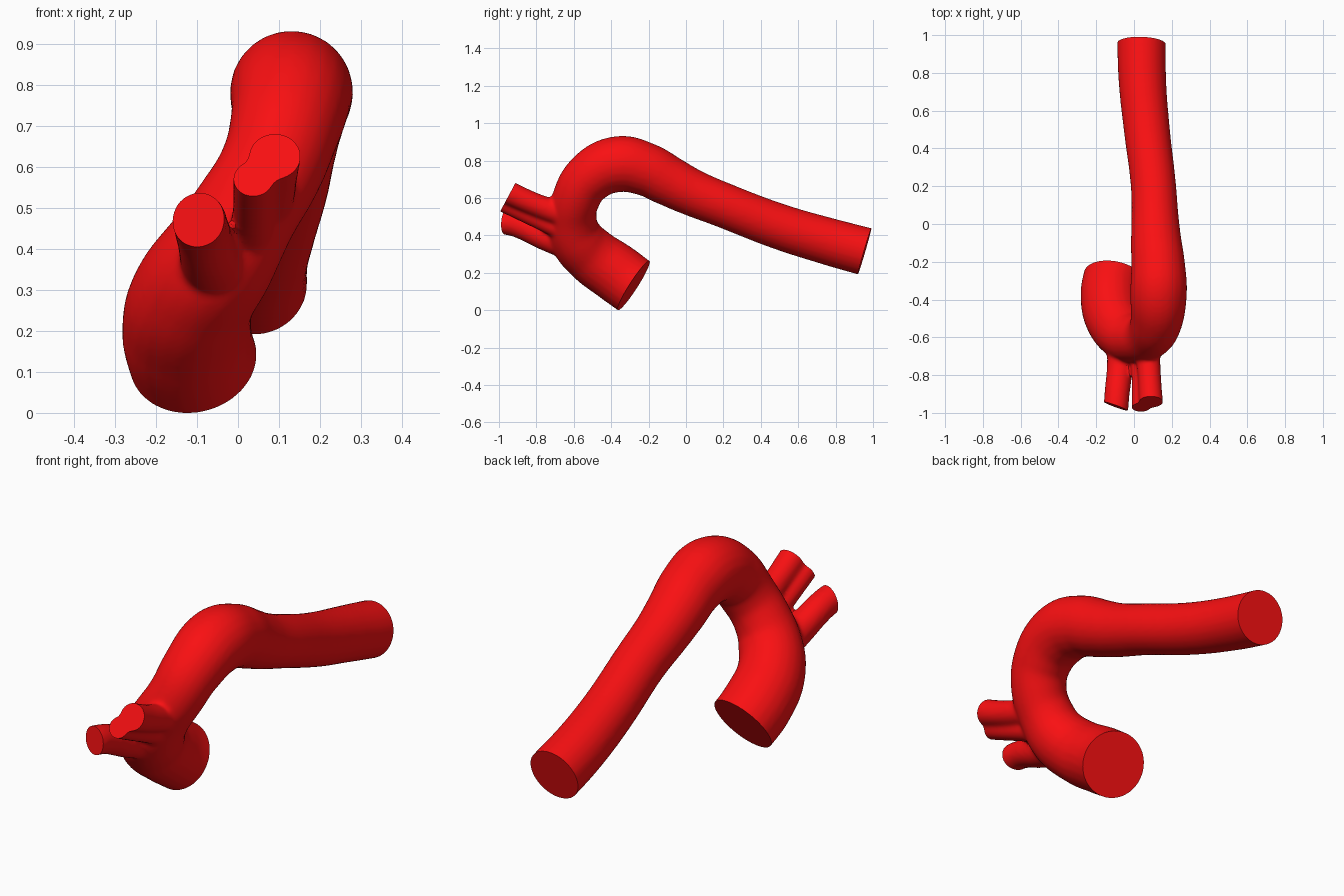
import bpy, bmesh
from mathutils import Vector

if "Cube" in bpy.data.objects:
    bpy.data.objects.remove(bpy.data.objects["Cube"])


def tube(bm, points):
    """Add a closed tube through (x, y, z, radius) points to bm."""
    cu = bpy.data.curves.new("path", 'CURVE')
    cu.dimensions = '3D'
    cu.bevel_depth = 1.0
    cu.bevel_resolution = 10
    cu.resolution_u = 10
    cu.use_fill_caps = True
    sp = cu.splines.new('BEZIER')
    sp.radius_interpolation = 'CARDINAL'
    sp.bezier_points.add(len(points) - 1)
    for bp, (x, y, z, r) in zip(sp.bezier_points, points):
        bp.co = (x, y, z)
        bp.radius = r
        bp.handle_left_type = bp.handle_right_type = 'AUTO'
    ob = bpy.data.objects.new("path", cu)
    bpy.context.collection.objects.link(ob)
    dg = bpy.context.evaluated_depsgraph_get()
    me = bpy.data.meshes.new_from_object(ob.evaluated_get(dg))
    bm.from_mesh(me)
    bpy.data.objects.remove(ob)
    bpy.data.meshes.remove(me)


def cut_end(bm, centre, normal, reach):
    """Trim one vessel end with a flat cap; only geometry near centre is cut."""
    c = Vector(centre)
    verts = {v for v in bm.verts if (v.co - c).length < reach}
    faces = [f for f in bm.faces if any(v in verts for v in f.verts)]
    edges = list({e for f in faces for e in f.edges})
    vs = list({v for f in faces for v in f.verts})
    bmesh.ops.bisect_plane(bm, geom=vs + edges + faces, dist=1e-6, plane_co=c,
                           plane_no=Vector(normal).normalized(), clear_outer=True)
    rim = [e for e in bm.edges if e.is_boundary]
    bmesh.ops.holes_fill(bm, edges=rim, sides=0)


# Main vessel: ascending part, arch, descending part (ends overshoot the cuts)
main = [(-0.092, -0.22, 0.085, 0.157), (-0.11, -0.28, 0.127, 0.157),
        (-0.125, -0.38, 0.20, 0.158), (-0.107, -0.50, 0.285, 0.152),
        (-0.045, -0.585, 0.38, 0.143), (0.015, -0.607, 0.48, 0.130),
        (0.08, -0.588, 0.59, 0.128), (0.117, -0.52, 0.70, 0.137),
        (0.13, -0.37, 0.775, 0.150), (0.128, -0.22, 0.75, 0.143),
        (0.118, -0.10, 0.69, 0.135), (0.112, 0.02, 0.63, 0.126),
        (0.103, 0.20, 0.557, 0.120), (0.068, 0.50, 0.442, 0.122),
        (0.045, 0.75, 0.366, 0.126), (0.04, 0.955, 0.31, 0.129),
        (0.04, 1.02, 0.293, 0.129)]
# Three branch vessels
branches = [
    [(0.065, -0.60, 0.49, 0.07), (0.08, -0.78, 0.55, 0.062),
     (0.09, -0.94, 0.62, 0.063), (0.093, -0.985, 0.643, 0.063)],
    [(0.03, -0.60, 0.40, 0.06), (0.035, -0.78, 0.475, 0.05),
     (0.037, -0.97, 0.565, 0.049), (0.037, -1.015, 0.588, 0.049)],
    [(-0.05, -0.58, 0.34, 0.09), (-0.072, -0.75, 0.385, 0.072),
     (-0.09, -0.90, 0.45, 0.067), (-0.096, -0.965, 0.466, 0.067),
     (-0.105, -1.01, 0.472, 0.067)]]

bm = bmesh.new()
for pts in [main] + branches:
    tube(bm, pts)
bmesh.ops.remove_doubles(bm, verts=bm.verts, dist=1e-5)
mesh = bpy.data.meshes.new("raw_vessel")
bm.to_mesh(mesh)
bm.free()
raw = bpy.data.objects.new("raw_vessel", mesh)
bpy.context.collection.objects.link(raw)

# Fuse the tubes into one skin with soft joints
rm = raw.modifiers.new("fuse", 'REMESH')
rm.mode = 'VOXEL'
rm.voxel_size = 0.01
sm = raw.modifiers.new("soften", 'SMOOTH')
sm.factor = 0.5
sm.iterations = 10
dg = bpy.context.evaluated_depsgraph_get()
skin = bpy.data.meshes.new_from_object(raw.evaluated_get(dg))
bpy.data.objects.remove(raw)

# Flat cut ends
bm = bmesh.new()
bm.from_mesh(skin)
cut_end(bm, (-0.11, -0.28, 0.127), (0.14, 0.84, -0.54), 0.23)
cut_end(bm, (0.04, 0.955, 0.31), (0.03, 0.96, -0.28), 0.22)
cut_end(bm, (0.065, -0.955, 0.595), (0.0, -0.88, 0.47), 0.13)
cut_end(bm, (-0.096, -0.965, 0.466), (-0.34, -0.93, 0.08), 0.105)
bmesh.ops.recalc_face_normals(bm, faces=bm.faces)
low = min(v.co.z for v in bm.verts)
bmesh.ops.translate(bm, verts=bm.verts, vec=(0, 0, -low))
bm.to_mesh(skin)
bm.free()

vessel = bpy.data.objects.new("artery_arch", skin)
bpy.context.collection.objects.link(vessel)
red = bpy.data.materials.new("red")
red.diffuse_color = (0.95, 0.005, 0.006, 1)
red.use_nodes = True
red.node_tree.nodes["Principled BSDF"].inputs["Base Color"].default_value = red.diffuse_color
skin.materials.clear()
skin.materials.append(red)
bpy.context.view_layer.objects.active = vessel
vessel.select_set(True)
bpy.ops.object.shade_smooth_by_angle()
